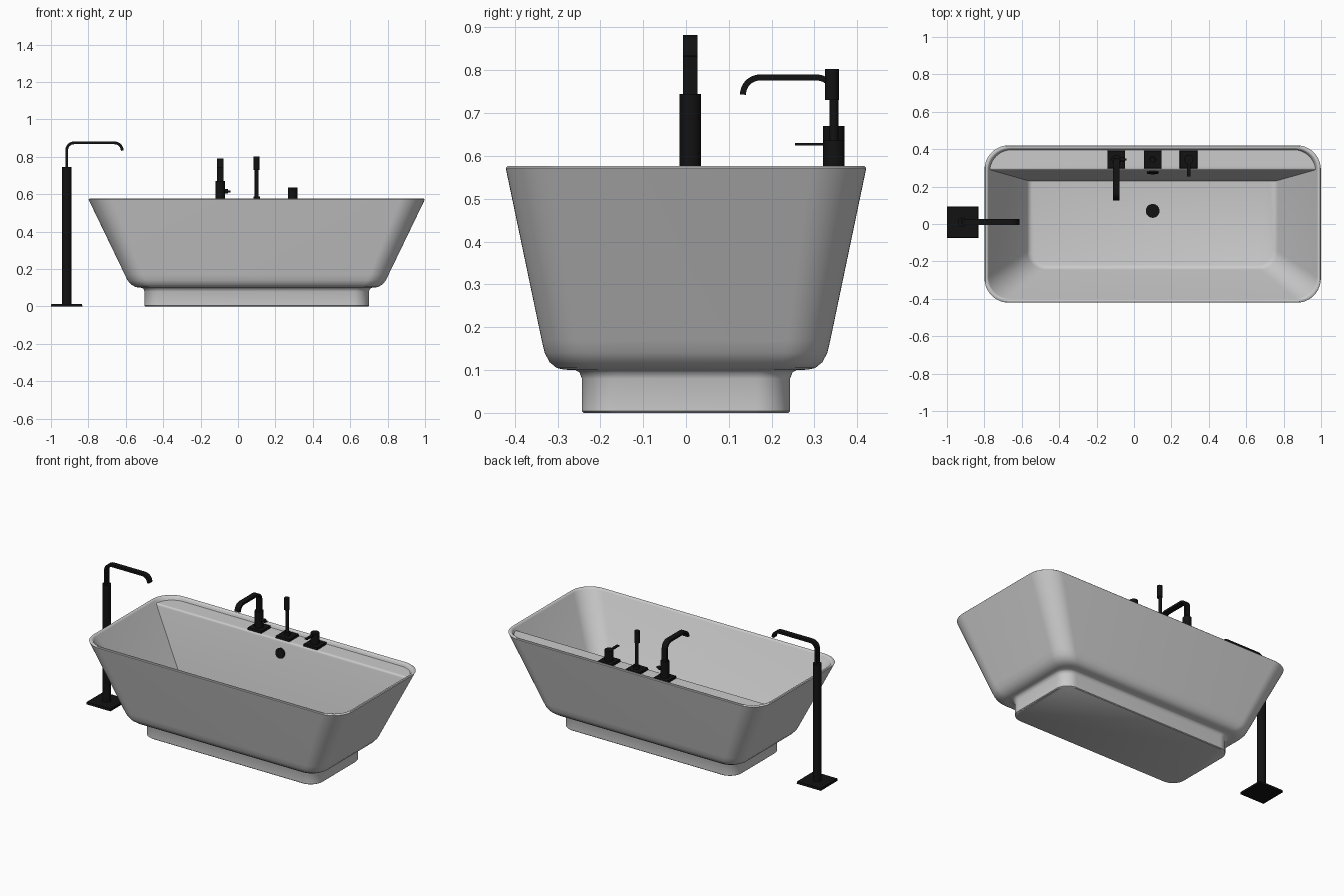
import bpy, bmesh, math
from mathutils import Vector

if "Cube" in bpy.data.objects:
    bpy.data.objects.remove(bpy.data.objects["Cube"])

CX = 0.1          # tub centre in x
DECK_Z = 0.555    # height of the tap ledge
FLOOR_Z = 0.17

black = bpy.data.materials.new("matte_black")
black.diffuse_color = (0.006, 0.006, 0.006, 1)
black.use_nodes = True
black.node_tree.nodes["Principled BSDF"].inputs["Base Color"].default_value = black.diffuse_color


def finish(bm, name, mat=None, angle=35):
    bmesh.ops.recalc_face_normals(bm, faces=bm.faces)
    me = bpy.data.meshes.new(name)
    bm.to_mesh(me)
    bm.free()
    ob = bpy.data.objects.new(name, me)
    bpy.context.collection.objects.link(ob)
    if mat:
        me.materials.append(mat)
    bpy.ops.object.select_all(action='DESELECT')
    bpy.context.view_layer.objects.active = ob
    ob.select_set(True)
    bpy.ops.object.shade_smooth_by_angle(angle=math.radians(angle))
    return ob


def ring(bm, hx, hy, cy, r, z, n=12):
    """Rounded rectangle of vertices at height z."""
    out = []
    for k, (sx, sy) in enumerate([(1, 1), (-1, 1), (-1, -1), (1, -1)]):
        for i in range(n + 1):
            a = math.pi / 2 * (k + i / n)
            out.append(bm.verts.new((CX + sx * (hx - r) + r * math.cos(a),
                                     cy + sy * (hy - r) + r * math.sin(a), z)))
    return out


def loft(bm, sections):
    rings = [ring(bm, *s) for s in sections]
    for a, b in zip(rings, rings[1:]):
        for i in range(len(a)):
            j = (i + 1) % len(a)
            bm.faces.new((a[i], a[j], b[j], b[i]))
    bm.faces.new(rings[0])
    bm.faces.new(rings[-1])


def cyl(name, p0, p1, r, mat=black, n=32):
    p0, p1 = Vector(p0), Vector(p1)
    d = p1 - p0
    bm = bmesh.new()
    bmesh.ops.create_cone(bm, cap_ends=True, segments=n, radius1=r, radius2=r, depth=d.length)
    bm.transform(d.to_track_quat('Z', 'Y').to_matrix().to_4x4())
    bmesh.ops.translate(bm, vec=(p0 + p1) / 2, verts=bm.verts)
    return finish(bm, name, mat)


def plate(name, x, y, z0, z1, half, top_half):
    bm = bmesh.new()
    bmesh.ops.create_cube(bm, size=2)
    for v in bm.verts:
        h = top_half if v.co.z > 0 else half
        v.co = (x + v.co.x * h, y + v.co.y * h, z1 if v.co.z > 0 else z0)
    return finish(bm, name, black)


def arc(cu, cz, r, a0, a1, n=10):
    return [(cu + r * math.cos(math.radians(a0 + (a1 - a0) * i / n)),
             cz + r * math.sin(math.radians(a0 + (a1 - a0) * i / n))) for i in range(n + 1)]


def ribbon(name, origin, u, path, thick, width):
    """Flat spout swept along a path in the vertical plane through u."""
    o, u, up = Vector(origin), Vector(u), Vector((0, 0, 1))
    side = u.cross(up)
    bm = bmesh.new()
    prev = first = None
    for i, p in enumerate(path):
        a, b = Vector(path[max(i - 1, 0)]), Vector(path[min(i + 1, len(path) - 1)])
        t = (b - a).normalized()
        c = o + u * p[0] + up * p[1]
        nrm = (u * -t.y + up * t.x) * thick / 2
        cur = [bm.verts.new(c + nrm * s + side * w * width / 2)
               for s, w in ((1, 1), (1, -1), (-1, -1), (-1, 1))]
        if prev:
            for k in range(4):
                bm.faces.new((prev[k], prev[(k + 1) % 4], cur[(k + 1) % 4], cur[k]))
        first = first or cur
        prev = cur
    bm.faces.new(first)
    bm.faces.new(prev)
    return finish(bm, name, black)


# Tub shell: basin floor, inner wall, rim, outer wall, plinth
inner = [(0.645, 0.265, 0.045, 0.085, FLOOR_Z),
         (0.660, 0.277, 0.043, 0.092, FLOOR_Z + 0.005),
         (0.670, 0.284, 0.041, 0.096, FLOOR_Z + 0.018),
         (0.878, 0.399, 0.0, 0.118, 0.567)]
outer = [(0.882, 0.403, 0, 0.12, 0.574), (0.886, 0.407, 0, 0.122, 0.576),
         (0.895, 0.417, 0, 0.13, 0.576), (0.899, 0.421, 0, 0.13, 0.572),
         (0.705, 0.337, 0, 0.10, 0.17), (0.691, 0.330, 0, 0.10, 0.14),
         (0.672, 0.318, 0, 0.095, 0.118), (0.650, 0.302, 0, 0.09, 0.105),
         (0.630, 0.285, 0, 0.085, 0.101), (0.615, 0.258, 0, 0.085, 0.100),
         (0.606, 0.249, 0, 0.08, 0.095), (0.600, 0.243, 0, 0.08, 0.08),
         (0.600, 0.243, 0, 0.08, 0.004), (0.596, 0.239, 0, 0.08, 0.0)]
bm = bmesh.new()
loft(bm, inner + outer)
finish(bm, "bathtub", angle=40)

# Tap ledge and back wall: the basin volume cut by two planes, keeping the cuts
bm = bmesh.new()
loft(bm, [(hx + 0.003, hy + 0.003, cy, r, z - 0.003 if z < 0.5 else z) for hx, hy, cy, r, z in inner])
wall_co = Vector((0, 0.23, FLOOR_Z))
wall_no = Vector((0, DECK_Z - FLOOR_Z, -0.06)).normalized()
planes = [(Vector((0, 0, DECK_Z)), Vector((0, 0, -1))), (wall_co, wall_no)]
for co, no in planes:
    res = bmesh.ops.bisect_plane(bm, geom=bm.verts[:] + bm.edges[:] + bm.faces[:],
                                 plane_co=co, plane_no=no, clear_inner=True)
    bmesh.ops.contextual_create(
        bm, geom=[e for e in res['geom_cut'] if isinstance(e, bmesh.types.BMEdge)])
drop = [f for f in bm.faces
        if not any(all(abs((v.co - co).dot(no)) < 1e-4 for v in f.verts) for co, no in planes)]
bmesh.ops.delete(bm, geom=drop, context='FACES')
bmesh.ops.recalc_face_normals(bm, faces=bm.faces)
bmesh.ops.bevel(bm, geom=[e for e in bm.edges if len(e.link_faces) == 2],
                offset=0.012, segments=5, profile=0.5, affect='EDGES')
if sum(f.normal.z * f.calc_area() for f in bm.faces) < 0:
    bmesh.ops.reverse_faces(bm, faces=bm.faces)
finish(bm, "tap_ledge", angle=40)

# Drain and overflow
cyl("drain", (CX, 0.07, FLOOR_Z - 0.005), (CX, 0.07, FLOOR_Z + 0.006), 0.037)
hole = Vector((CX, 0.23 + 0.06 * 0.31 / (DECK_Z - FLOOR_Z), 0.48))
cyl("overflow", hole + wall_no * 0.004, hole - wall_no * 0.008, 0.031)

# Square plates under the three deck fittings
TY = 0.345
for name, x in (("spout", -0.095), ("hand_shower", 0.1), ("control", 0.292)):
    plate(name + "_plate", x, TY, DECK_Z - 0.002, DECK_Z + 0.014, 0.048, 0.046)

# Deck spout with side knob
x = -0.095
cyl("spout_body", (x, TY, DECK_Z), (x, TY, 0.67), 0.025)
ribbon("deck_spout", (x, TY, 0), (0, -1, 0),
       [(0, 0.66)] + arc(0.04, 0.743, 0.04, 180, 90) + arc(0.172, 0.743, 0.04, 90, 0),
       0.014, 0.034)
cyl("spout_knob_stem", (x, TY, 0.615), (x + 0.055, TY, 0.615), 0.006)
cyl("spout_knob", (x + 0.024, TY, 0.615), (x + 0.042, TY, 0.615), 0.012)

# Hand shower
x = 0.1
cyl("hand_shower_collar", (x, TY, DECK_Z), (x, TY, 0.588), 0.018)
cyl("hand_shower_stem", (x, TY, 0.58), (x, TY, 0.735), 0.0105)
cyl("hand_shower_head", (x, TY - 0.004, 0.73), (x, TY - 0.004, 0.803), 0.016)

# Control with front lever
x = 0.292
cyl("control_body", (x, TY, DECK_Z), (x, TY, 0.636), 0.025)
plate_lever = plate("control_lever", 0, 0, -0.003, 0.003, 1, 1)
plate_lever.scale = (0.009, 0.04, 1)
plate_lever.location = (x, 0.294, 0.627)

# Floor-standing filler
x, y = -0.916, 0.01
plate("floor_plate", x, y, 0, 0.014, 0.084, 0.082)
cyl("floor_column", (x, y, 0.01), (x, y, 0.745), 0.025)
ribbon("floor_spout", (x, y, 0), (1, 0, 0),
       [(0, 0.74)] + arc(0.04, 0.835, 0.04, 180, 90) + arc(0.255, 0.833, 0.042, 90, 0),
       0.015, 0.033)
